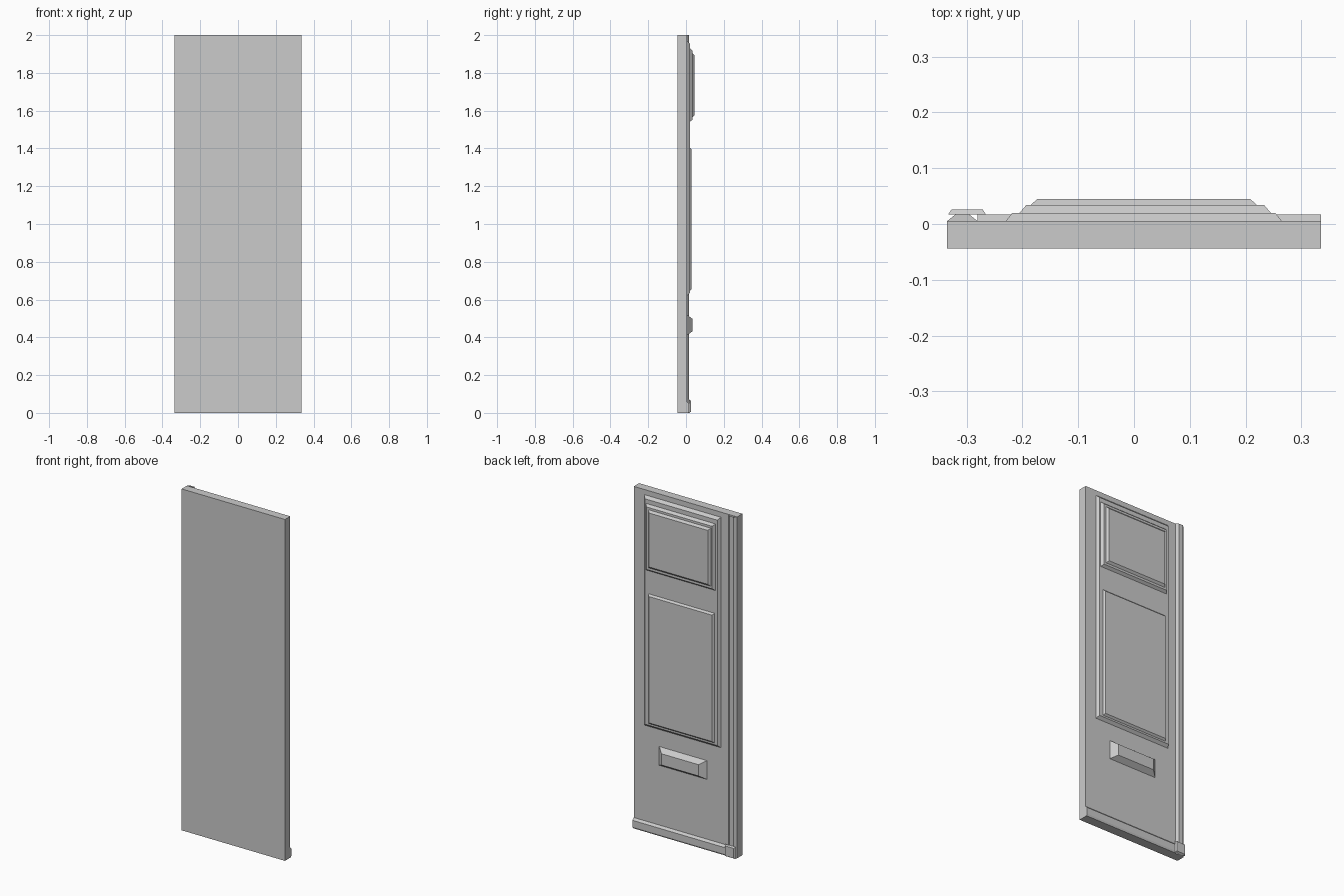
import bpy
import bmesh

if "Cube" in bpy.data.objects:
    bpy.data.objects.remove(bpy.data.objects["Cube"], do_unlink=True)

GREY = (0.6, 0.6, 0.6, 1)
grey = bpy.data.materials.new("plain grey")
grey.use_nodes = True
grey.diffuse_color = GREY
grey.node_tree.nodes["Principled BSDF"].inputs["Base Color"].default_value = GREY


def finish(name, bm):
    bmesh.ops.recalc_face_normals(bm, faces=bm.faces)
    mesh = bpy.data.meshes.new(name)
    bm.to_mesh(mesh)
    bm.free()
    mesh.materials.append(grey)
    obj = bpy.data.objects.new(name, mesh)
    bpy.context.collection.objects.link(obj)
    return obj


def plate(name, x, z, y, inset_x=0.0, inset_z=0.0):
    """Slab from y[0] to y[1] whose rear face is drawn in by the insets."""
    bm = bmesh.new()
    rings = []
    for depth, dx, dz in ((y[0], 0, 0), (y[1], inset_x, inset_z)):
        x0, x1, z0, z1 = x[0] + dx, x[1] - dx, z[0] + dz, z[1] - dz
        corners = ((x0, z0), (x1, z0), (x1, z1), (x0, z1))
        rings.append([bm.verts.new((a, depth, b)) for a, b in corners])
    for ring in rings:
        bm.faces.new(ring)
    for i in range(4):
        j = (i + 1) % 4
        bm.faces.new((rings[0][i], rings[0][j], rings[1][j], rings[1][i]))
    return finish(name, bm)


def trim(name, profile, start, end, place, open_end=False):
    """Straight moulding: a profile swept between two positions."""
    bm = bmesh.new()
    rings = [[bm.verts.new(place(p, t)) for p in profile] for t in (start, end)]
    bm.faces.new(rings[0])
    for i in range(len(profile)):
        j = (i + 1) % len(profile)
        bm.faces.new((rings[0][i], rings[0][j], rings[1][j], rings[1][i]))
    if not open_end:
        bm.faces.new(rings[1])
    return finish(name, bm)


# Door leaf
plate("door_slab", (-0.335, 0.335), (0, 2), (-0.044, 0.005))

# Stepped raised panels
plate("panel_surround", (-0.23, 0.265), (0.62, 1.97), (0.005, 0.02), 0.012, 0.015)
plate("upper_panel", (-0.205, 0.245), (1.54, 1.93), (0.02, 0.034), 0.012, 0.012)
plate("upper_panel_field", (-0.185, 0.22), (1.565, 1.905), (0.034, 0.045), 0.012, 0.012)
plate("lower_panel", (-0.2, 0.23), (0.645, 1.405), (0.02, 0.03), 0.01, 0.01)

# Letter plate
plate("letter_plate", (-0.14, 0.17), (0.41, 0.52), (0.005, 0.034), 0.035, 0.022)

# Upright edge moulding, open at its upper end
trim("edge_moulding",
     [(-0.335, 0.005), (-0.28, 0.005), (-0.295, 0.017), (-0.32, 0.017)],
     0, 2, lambda p, t: (p[0], p[1], t), open_end=True)

# Bottom rail moulding and its corner block
trim("bottom_moulding",
     [(0.005, 0), (0.012, 0), (0.017, 0.01), (0.017, 0.048), (0.005, 0.06)],
     -0.28, 0.335, lambda p, t: (t, p[0], p[1]))
plate("corner_block", (-0.333, -0.265), (0, 0.07), (0.017, 0.026), 0.006, 0.006)
